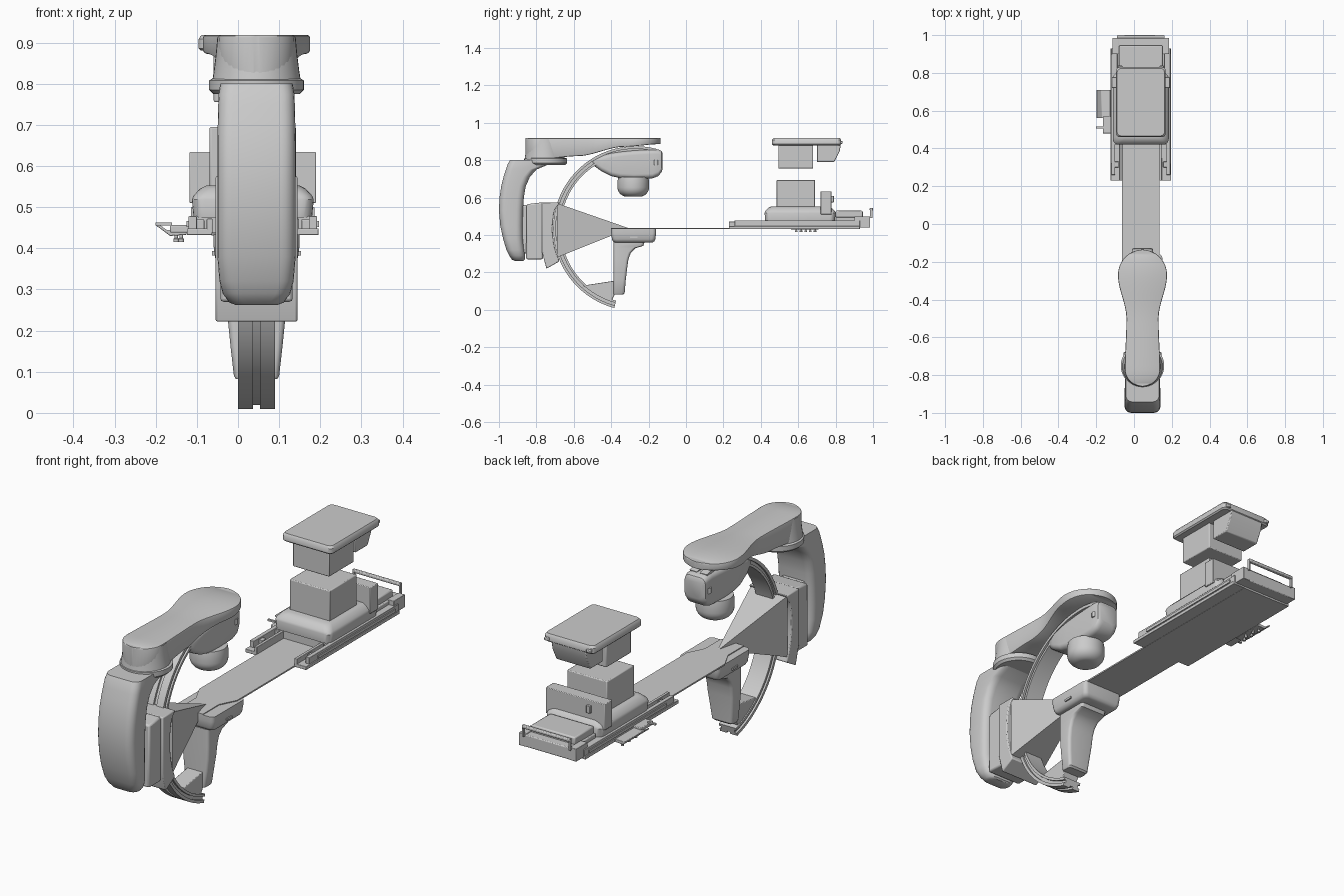
import bpy, bmesh, math
from math import sin, cos, pi

CX = 0.045   # centre line of the imaging arm
TX = 0.036   # centre line of the table


def skin(name, rings, bevel=0.0, angle=35, seg=2):
    """Bridge rings of 3D points and cap both ends."""
    bm = bmesh.new()
    vs = [[bm.verts.new(p) for p in r] for r in rings]
    n = len(rings[0])
    for a, b in zip(vs, vs[1:]):
        for i in range(n):
            j = (i + 1) % n
            bm.faces.new((a[i], a[j], b[j], b[i]))
    bm.faces.new(vs[0])
    bm.faces.new(vs[-1])
    bmesh.ops.recalc_face_normals(bm, faces=bm.faces)
    me = bpy.data.meshes.new(name)
    bm.to_mesh(me)
    bm.free()
    ob = bpy.data.objects.new(name, me)
    bpy.context.collection.objects.link(ob)
    bpy.ops.object.select_all(action='DESELECT')
    ob.select_set(True)
    bpy.context.view_layer.objects.active = ob
    bpy.ops.object.shade_smooth_by_angle(angle=math.radians(angle))
    if bevel:
        m = ob.modifiers.new("bevel", 'BEVEL')
        m.width, m.segments, m.limit_method = bevel, seg, 'ANGLE'
    return ob


def place(axis, u, v, t):
    return {'x': (t, u, v), 'y': (u, t, v), 'z': (u, v, t)}[axis]


def prism(name, axis, pts, lo, hi, bevel=0.0):
    return skin(name, [[place(axis, u, v, t) for u, v in pts] for t in (lo, hi)], bevel)


def box(name, x, y, z, bevel=0.0):
    pts = [(x[0], y[0]), (x[1], y[0]), (x[1], y[1]), (x[0], y[1])]
    return prism(name, 'z', pts, z[0], z[1], bevel)


def loft(name, axis, sections, r=0.03, k=5):
    """Sections (t, u0, u1, v0, v1) become rounded rectangles along an axis."""
    rings = []
    for t, u0, u1, v0, v1 in sections:
        q = min(r, 0.48 * (u1 - u0), 0.48 * (v1 - v0))
        corners = [(u1 - q, v1 - q), (u0 + q, v1 - q), (u0 + q, v0 + q), (u1 - q, v0 + q)]
        rings.append([place(axis, cu + q * cos(a), cv + q * sin(a), t)
                      for c, (cu, cv) in enumerate(corners)
                      for a in [(c + i / k) * pi / 2 for i in range(k + 1)]])
    return skin(name, rings)


def lathe(name, x, y, profile, n=40):
    return skin(name, [[(x + r * cos(2 * pi * i / n), y + r * sin(2 * pi * i / n), z)
                        for i in range(n)] for r, z in profile])


def interp(x, table):
    for (a, fa), (b, fb) in zip(table, table[1:]):
        if x <= b:
            s = max(0.0, (x - a) / (b - a))
            return fa + (fb - fa) * s * s * (3 - 2 * s)
    return table[-1][1]


# Curved rear column
loft("arm_column", 'z', [(z, CX - w, CX + w, y0, y1) for z, w, y0, y1 in [
    (.262, .050, -.915, -.868), (.268, .066, -.93, -.862), (.29, .082, -.945, -.860),
    (.32, .090, -.96, -.866), (.38, .095, -.978, -.873), (.45, .095, -.993, -.874),
    (.53, .095, -1.0, -.872), (.60, .095, -.997, -.867), (.66, .095, -.988, -.857),
    (.71, .094, -.976, -.835), (.75, .093, -.963, -.80), (.775, .092, -.955, -.74),
    (.80, .088, -.942, -.70)]], 0.035)
box("column_inner_spine", (CX - .06, CX + .06), (-.885, -.845), (.30, .56), .01)

# Swivel neck between column and ceiling arm
lathe("swivel_collar", CX, -.75, [(.105, .775), (.115, .785), (.115, .808), (.108, .812)])
lathe("swivel_neck", CX, -.755, [(.107, .81), (.104, .83), (.099, .87), (.095, .914)])

# Ceiling arm, wide at the front end
HALF = [(-.77, .093), (-.5, .085), (-.27, .13)]
FLOOR = [(-.72, .812), (-.58, .822), (-.33, .872), (-.14, .886)]
arm = []
for i in range(41):
    y = -.4975 - .3615 * cos(pi * i / 40)
    if y < -.77:
        w = .093 * math.sqrt(max(.002, 1 - ((y + .77) / .0893) ** 2))
    elif y > -.27:
        w = .13 * math.sqrt(max(.002, 1 - ((y + .27) / .1341) ** 2))
    else:
        w = interp(y, HALF)
    arm.append((y, CX - w, CX + w, interp(y, FLOOR), .918))
loft("ceiling_arm", 'y', arm, 0.006, 2)

# C-shaped arc with rail grooves
half = [(.045, .40), (.09, .40), (.09, .412), (.08, .412), (.08, .426), (.09, .426),
        (.09, .44), (.053, .44), (.053, .43), (.045, .43)]
section = half + [(.09 - x, r) for x, r in half[-2:0:-1]]
skin("c_arc", [[(x, -.27 + r * cos(a), .435 + r * sin(a)) for x, r in section]
               for a in [math.radians(75 + 180 * i / 56) for i in range(57)]])

# Carrier gripping the arc, with the tapered wedge
prism("carrier_back", 'x', [(-.852, .565), (-.765, .575), (-.765, .27), (-.855, .27)],
      CX - .088, CX + .088, .008)
inner = [(-.27 + .443 * cos(a), .435 + .443 * sin(a))
         for a in [math.radians(163 + 38 * i / 10) for i in range(11)]]
prism("arc_carrier", 'x', [(-.746, .22), (-.77, .31), (-.77, .575)] +
      [(-.675, .575)] + inner[1:-1] + [(-.676, .26)], CX - .1, CX + .1, .005)
skin("carrier_wedge", [[(CX + sx * w, y, z + sz * h) for sx, sz in
                        [(-1, -1), (1, -1), (1, 1), (-1, 1)]]
                       for y, w, z, h in [(-.69, .095, .425, .145), (-.31, .004, .435, .003)]])

# Upper head and round tube
loft("upper_head", 'y', [(y, CX - w, CX + w, z0, z1) for y, w, z0, z1 in [
    (-.507, .025, .782, .80), (-.49, .042, .768, .812), (-.45, .052, .74, .826),
    (-.40, .056, .715, .838), (-.35, .058, .704, .845), (-.28, .058, .70, .852),
    (-.18, .058, .703, .858), (-.148, .057, .715, .857), (-.132, .054, .735, .85),
    (-.126, .045, .75, .84)]], 0.025)
lathe("round_tube", CX, -.282, [(.08, .71), (.084, .69), (.084, .655)] +
      [(.034 + .05 * cos(a), .655 - .05 * sin(a)) for a in [pi / 2 * i / 8 for i in range(1, 9)]])
for s in (-1, 1):
    lathe("head_pivot", CX + s * .052, -.16, [(.012, .775), (.012, .80)], 16)

# Lower head and its support
loft("lower_head", 'z', [(z, CX - .105 + i, CX + .105 - i, -.40 + i, -.16 - i)
                         for z, i in [(.36, .02), (.366, .01), (.378, .004), (.41, 0), (.434, 0)]], .02)
for s in (-1, 1):
    box("lower_head_grip", (CX + s * .104 - .004, CX + s * .104 + .004), (-.30, -.26), (.383, .393))
loft("lower_support", 'z', [(z, CX - w, CX + w, -.387, y1) for z, w, y1 in [
    (.082, .050, -.335), (.09, .055, -.328), (.16, .063, -.322), (.22, .069, -.315),
    (.27, .070, -.308), (.305, .070, -.295), (.33, .070, -.27), (.342, .070, -.228),
    (.362, .070, -.222)]], .015)
prism("lower_bracket", 'x', [(-.55, .13), (-.38, .156), (-.38, .085), (-.40, .045), (-.47, .075)],
      .005, .085, .003)

# Thin table top with a narrowed head end
side = [(.06, -.40), (.06, -.28), (.10, -.20), (.10, .93)]
prism("table_top", 'z', [(TX + x, y) for x, y in side] + [(TX - x, y) for x, y in side[::-1]],
      .431, .438)
box("table_chassis", (TX - .15, TX + .15), (.43, .93), (.432, .478), .003)

# Side rails as open channels, mirrored
for s in (-1, 1):
    def rail(name, a, b, y, z, bev=.002):
        box(name, sorted((TX + s * a, TX + s * b)), y, z, bev)
    rail("rail_floor", .098, .16, (.23, .93), (.432, .448))
    rail("rail_inner_wall", .098, .112, (.23, .93), (.432, .472))
    rail("rail_outer_wall", .136, .156, (.26, .93), (.445, .478))
    rail("accessory_rail", .156, .161, (.32, .90), (.452, .466), 0)
    rail("rail_end_bracket", .115, .15, (.90, .985), (.44, .50))
    rail("handle_post", .118, .126, (.984, .996), (.49, .545), 0)
    for y in (.3, .42, .86):
        rail("rail_clamp", .118, .152, (y, y + .03), (.44, .47))

# Table foot end with push handle
box("foot_box", (TX - .125, TX + .125), (.80, .985), (.44, .497), .004)
box("foot_step", (TX - .115, TX + .115), (.80, .945), (.49, .53), .006)
box("push_handle", (TX - .126, TX + .126), (.982, 1.0), (.531, .545), .004)

# Base housing and screen-like back panel
loft("base_housing", 'z', [(z, TX - .148 + i, TX + .148 - i, .42 + i, .80 - i) for z, i in
                           [(.475, .004), (.518, 0), (.528, .004), (.545, .02), (.553, .036)]], .03)
box("back_panel", (TX - .154, TX + .154), (.72, .778), (.51, .634), .003)
box("panel_switch", (TX - .085, TX - .065), (.776, .79), (.575, .61), .002)

# Telescopic columns
box("lower_column", (TX - .105, TX + .105), (.485, .69), (.54, .695), .004)
box("upper_column", (TX - .095, TX + .095), (.495, .68), (.755, .89), .004)

# Top cap with sloped box beneath
loft("top_cap", 'z', [(z, TX - .132 + i, TX + .132 - i, .46 + i, .83 - i) for z, i in
                      [(.88, .006), (.886, 0), (.908, 0), (.918, .007)]], .02)
prism("cap_underbox", 'x', [(.70, .885), (.828, .885), (.822, .85), (.792, .79), (.70, .79)],
      TX - .09, TX + .09, .004)
for s in (-1, 1):
    box("cap_bumper", (TX + s * .11 - .012, TX + s * .11 + .012), (.82, .838), (.888, .903), .003)

# Tilted control panel hanging on the left rail
prism("control_panel", 'y', [(-.198, .462), (-.172, .444), (-.125, .447), (-.125, .433),
                             (-.165, .430), (-.20, .456)], .56, .71, .002)
box("panel_mount", (-.165, -.115), (.48, .57), (.438, .456), .003)
box("panel_lever", (-.20, -.16), (.505, .515), (.455, .463))
for i in range(5):
    lathe("panel_knob", -.15 + .012 * (i % 2), .59 + .025 * i,
          [(.004, .435), (.004, .425), (.007, .423), (.007, .415)], 12)
